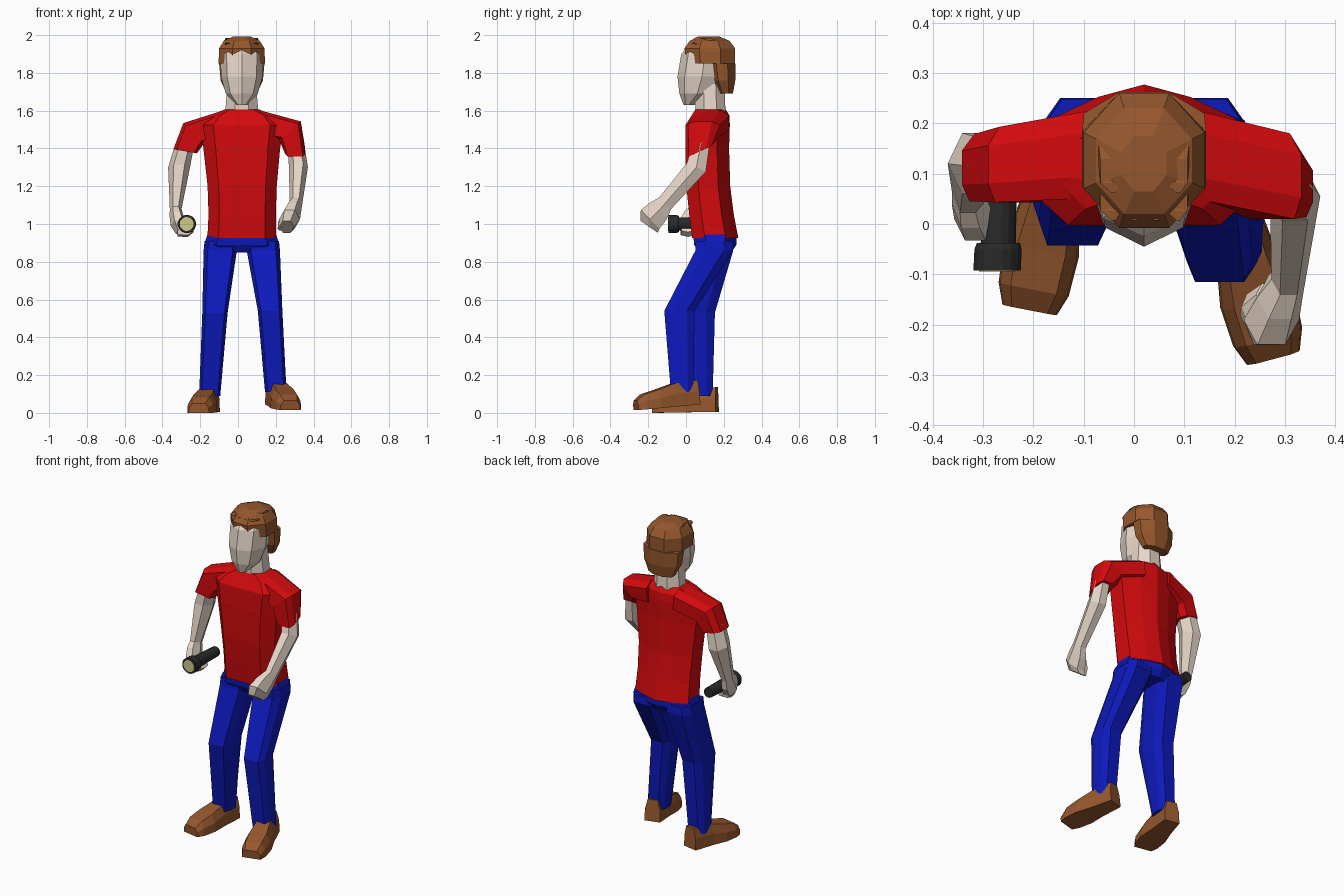
import bpy, bmesh
from math import sin, cos, pi, radians
from mathutils import Vector, Euler


def material(name, rgb):
    m = bpy.data.materials.new(name)
    m.diffuse_color = (*rgb, 1)
    return m


RED = material("red_cloth", (0.66, 0.003, 0.004))
BLUE = material("blue_cloth", (0.004, 0.010, 0.50))
BROWN = material("brown", (0.30, 0.095, 0.026))
SKIN = material("skin", (0.80, 0.68, 0.58))
BLACK = material("black", (0.022, 0.022, 0.022))
LENS = material("lens", (0.62, 0.58, 0.25))


def polygon(n, flat=True):
    """Unit polygon reaching +-1; flat puts an edge rather than a corner in front."""
    off = pi / n if flat else 0
    pts = [(sin(2 * pi * i / n + off), -cos(2 * pi * i / n + off)) for i in range(n)]
    mx, my = max(p[0] for p in pts), max(abs(p[1]) for p in pts)
    return [(p[0] / mx, p[1] / my) for p in pts]


def skin_rings(name, rings, mat):
    """Join a list of equal point rings into a closed solid."""
    bm = bmesh.new()
    vs = [[bm.verts.new(p) for p in r] for r in rings]
    n = len(vs[0])
    bm.faces.new(vs[0])
    bm.faces.new(vs[-1])
    for a, b in zip(vs, vs[1:]):
        for i in range(n):
            j = (i + 1) % n
            bm.faces.new((a[i], a[j], b[j], b[i]))
    bmesh.ops.recalc_face_normals(bm, faces=bm.faces)
    me = bpy.data.meshes.new(name)
    bm.to_mesh(me)
    bm.free()
    me.materials.append(mat)
    ob = bpy.data.objects.new(name, me)
    bpy.context.collection.objects.link(ob)
    return ob


def loft(name, rings, mat, profile):
    """Each ring: x, y, z, radius x, radius y, tilt about x, tilt about y."""
    out = []
    for r in rings:
        x, y, z, rx, ry, tx, ty = tuple(r) + (0,) * (7 - len(r))
        rot = Euler((radians(tx), radians(ty), 0)).to_matrix()
        out.append([Vector((x, y, z)) + rot @ Vector((px * rx, py * ry, 0)) for px, py in profile])
    return skin_rings(name, out, mat)


HEX, OCT, OCT_POINT, ROUND = polygon(6), polygon(8), polygon(8, False), polygon(16)
BODY = [(-.68, -1), (.68, -1), (1, -.45), (1, .45), (.5, .8), (0, 1), (-.5, .8), (-1, .45), (-1, -.45)]
BOX = [(-.75, -1), (.75, -1), (1, -.5), (1, .5), (.6, 1), (-.6, 1), (-1, .5), (-1, -.5)]

# Shirt body and sleeves
loft("shirt", [(.02, .155, .925, .182, .122), (.022, .135, 1.05, .178, .118),
               (.022, .118, 1.2, .183, .116), (.02, .112, 1.4, .203, .116),
               (.02, .115, 1.525, .222, .117), (.02, .13, 1.575, .17, .10),
               (.02, .13, 1.607, .09, .08)], RED, BODY)
loft("sleeve_left", [(.303, .075, 1.385, .053, .067, 25, 0), (.275, .095, 1.495, .075, .085, 0, -40),
                     (.11, .14, 1.535, .067, .088, 0, -85)], RED, BOX)
loft("sleeve_right", [(-.28, .112, 1.385, .063, .067, 0, 10), (-.235, .118, 1.48, .077, .075, 0, 45),
                      (-.07, .14, 1.535, .067, .088, 0, 85)], RED, BOX)

# Bare arms running into the fists
loft("arm_left", [(.305, .08, 1.43, .045, .052, 20), (.32, .055, 1.30, .05, .055, -25),
                  (.307, -.11, 1.11, .034, .044, -45), (.29, -.145, 1.07, .045, .062, -45),
                  (.273, -.19, 1.025, .055, .07, -45), (.258, -.195, .985, .04, .055, -35)], SKIN, HEX)
loft("thumb_left", [(.265, -.14, 1.06, .022, .025, -30), (.235, -.165, 1.015, .022, .03, -30),
                    (.225, -.18, .975, .015, .02, -30)], SKIN, HEX)
loft("arm_right", [(-.28, .115, 1.43, .05, .056), (-.312, .12, 1.30, .058, .062, -12),
                   (-.33, .06, 1.08, .031, .04, -20), (-.325, .04, 1.04, .037, .055, -30),
                   (-.315, .01, .99, .042, .052, -35), (-.295, .01, .95, .035, .04, -10)], SKIN, HEX)
loft("fingers_right", [(-.32, .01, .955, .022, .04, 0, 90), (-.265, .01, .95, .018, .038, 0, 90),
                       (-.24, .01, .97, .014, .034, 0, 60)], SKIN, HEX)

# Trousers
loft("hips", [(.02, .155, .85, .15, .085), (.02, .155, .89, .2, .112),
              (.02, .153, .955, .178, .116)], BLUE, BODY)
loft("leg_left", [(.132, .15, .91, .085, .098), (.134, .15, .86, .088, .10), (.17, -.035, .54, .065, .08),
                  (.2, -.02, .11, .057, .06)], BLUE, BOX)
loft("leg_right", [(-.092, .15, .91, .085, .098), (-.094, .15, .86, .088, .10), (-.122, .055, .53, .067, .098),
                   (-.15, .085, .09, .056, .056)], BLUE, BOX)


# Shoes: cross-sections from heel to toe, turned outwards
def shoe(name, heel, yaw, pitch):
    rot = Euler((radians(pitch), 0, radians(yaw))).to_matrix()
    rings = []
    for y, w, h in [(0, .047, .13), (-.13, .06, .122), (-.22, .076, .098), (-.30, .071, .08), (-.342, .055, .05)]:
        sec = [(-w, 0), (w, 0), (w * .95, h * .55), (w * .65, h), (-w * .65, h), (-w * .95, h * .55)]
        rings.append([Vector(heel) + rot @ Vector((a, y, b)) for a, b in sec])
    skin_rings(name, rings, BROWN)


shoe("shoe_left", (.188, .065, .045), 15, 5)
shoe("shoe_right", (-.142, .165, .006), -11, 1)

# Neck, head and nose-ridged face
loft("neck", [(.02, .13, 1.57, .09, .08), (.02, .125, 1.74, .075, .078)], SKIN, OCT)
loft("head", [(.02, .015, 1.63, .028, .028), (.02, .06, 1.69, .085, .095), (.02, .085, 1.78, .11, .13),
              (.02, .10, 1.90, .114, .125), (.02, .11, 1.965, .07, .08)], SKIN, OCT_POINT)

# Hair shell, long at the nape, open over the face
loft("hair", [(.02, .21, 1.69, .08, .038), (.02, .197, 1.76, .112, .064), (.02, .19, 1.849, .12, .072),
              (.02, .13, 1.85, .123, .129), (.02, .126, 1.93, .12, .134), (.02, .125, 1.97, .095, .105),
              (.02, .12, 1.993, .045, .055)], BROWN, OCT)
for row, (y, z) in enumerate([(.03, 1.945), (.085, 1.97)]):
    for i in range(4):
        x = -.045 + .043 * i
        loft(f"hair_tuft_{row}_{i}", [(x, y + .06, z, .026, .02), (x, y + .02, z + .014, .022, .024),
                                      (x + .004, y - .02, z + .012, .004, .003)], BROWN, polygon(4))

# Torch held in the right hand
loft("torch_body", [(-.262, .155, 1, .03, .03, 90), (-.27, -.045, 1, .035, .035, 90)], BLACK, ROUND)
loft("torch_head", [(-.269, -.038, 1, .043, .043, 90), (-.27, -.05, 1, .047, .047, 90),
                    (-.272, -.092, 1, .047, .047, 90)], BLACK, ROUND)
loft("torch_lens", [(-.272, -.085, 1, .036, .036, 90), (-.272, -.094, 1, .036, .036, 90)], LENS, ROUND)
